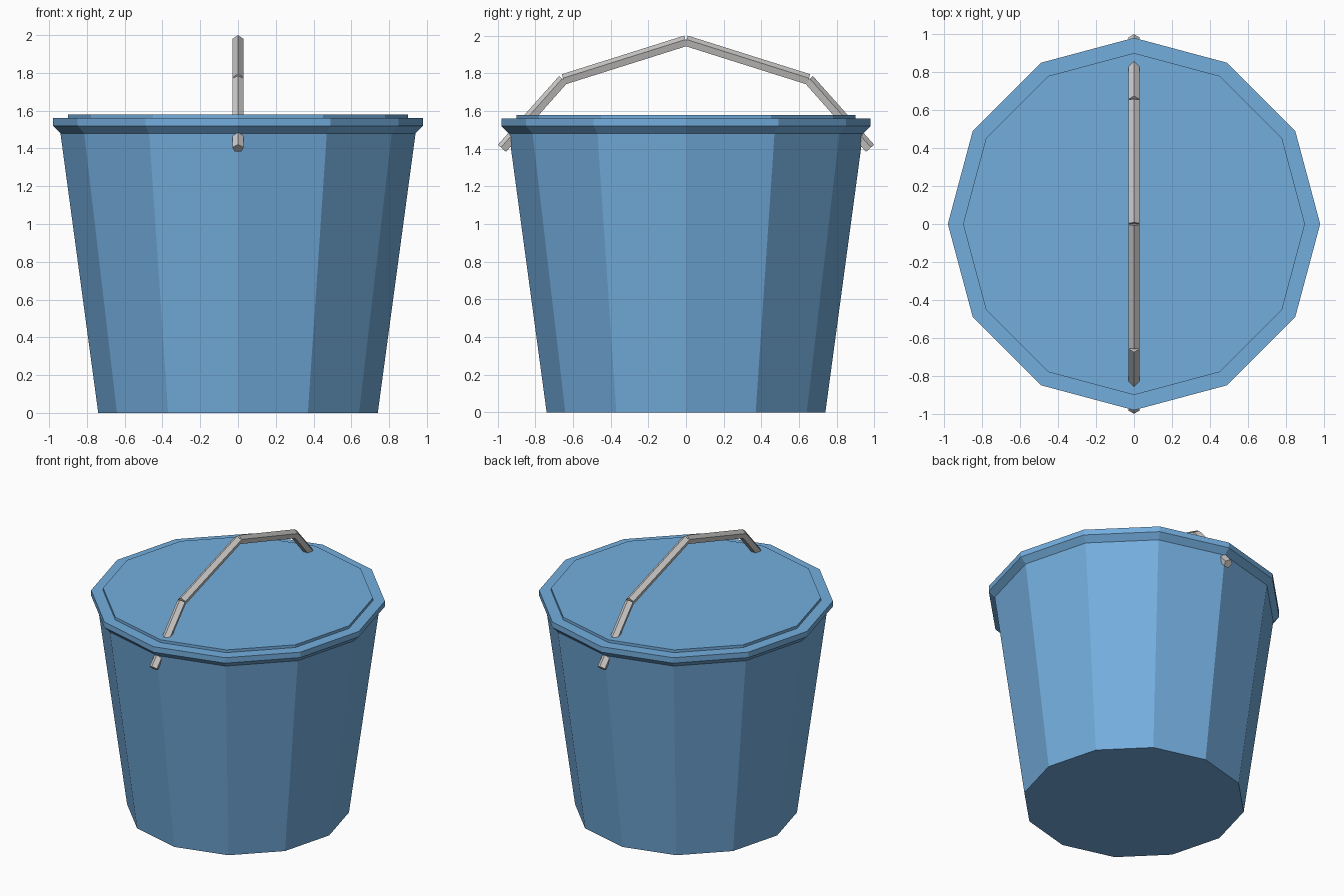
import bpy, bmesh
from math import pi, cos, sin
from mathutils import Vector, Matrix

cube = bpy.data.objects.get("Cube")
if cube:
    bpy.data.objects.remove(cube, do_unlink=True)


def make_material(name, color):
    mat = bpy.data.materials.new(name)
    mat.use_nodes = True
    mat.diffuse_color = (*color, 1)
    mat.node_tree.nodes["Principled BSDF"].inputs["Base Color"].default_value = (*color, 1)
    return mat


def add_object(name, bm, mat):
    bmesh.ops.recalc_face_normals(bm, faces=bm.faces)
    mesh = bpy.data.meshes.new(name)
    bm.to_mesh(mesh)
    bm.free()
    mesh.materials.append(mat)
    obj = bpy.data.objects.new(name, mesh)
    bpy.context.collection.objects.link(obj)
    return obj


def lathe(name, profile, mat, sides=12):
    """Closed faceted solid from (radius, height) pairs."""
    bm = bmesh.new()
    rings = [[bm.verts.new((r * cos(2 * pi * i / sides), r * sin(2 * pi * i / sides), z))
              for i in range(sides)] for r, z in profile]
    for low, high in zip(rings, rings[1:]):
        for i in range(sides):
            j = (i + 1) % sides
            bm.faces.new((low[i], low[j], high[j], high[i]))
    bm.faces.new(rings[0])
    bm.faces.new(rings[-1])
    return add_object(name, bm, mat)


def add_rod(bm, start, end, radius=0.0315, sides=5):
    """Five-sided bar with its ridge on the outer side of the bow."""
    along = (end - start).normalized()
    side = Vector((1, 0, 0))
    outer = side.cross(along)
    if outer.z < 0:
        outer = -outer
    frame = Matrix((outer, along.cross(outer), along)).transposed().to_4x4()
    frame.translation = (start + end) / 2
    bmesh.ops.create_cone(bm, cap_ends=True, segments=sides, radius1=radius, radius2=radius,
                          depth=(end - start).length,
                          matrix=frame @ Matrix.Rotation(RIDGE_TURN, 4, "Z"))


blue = make_material("bucket blue", (0.174, 0.423, 0.73))
grey = make_material("handle grey", (0.6, 0.59, 0.58))

# Tapered body, flared rim and raised lid panel in one profile
lathe("bucket", [(0.74, 0), (0.94, 1.48), (0.98, 1.52), (0.98, 1.56),
                 (0.90, 1.56), (0.90, 1.58)], blue)

# Cone circles start on the local y axis, so turn one corner to the outer side
RIDGE_TURN = -pi / 2

# Bent handle: straight bars mirrored front to back
path = [Vector((0, 0, 1.97)), Vector((0, 0.65, 1.765)), Vector((0, 0.975, 1.40))]
bm = bmesh.new()
for sign in (1, -1):
    points = [Vector((0, sign * p.y, p.z)) for p in path]
    for start, end in zip(points, points[1:]):
        add_rod(bm, start, end)
add_object("handle", bm, grey)
